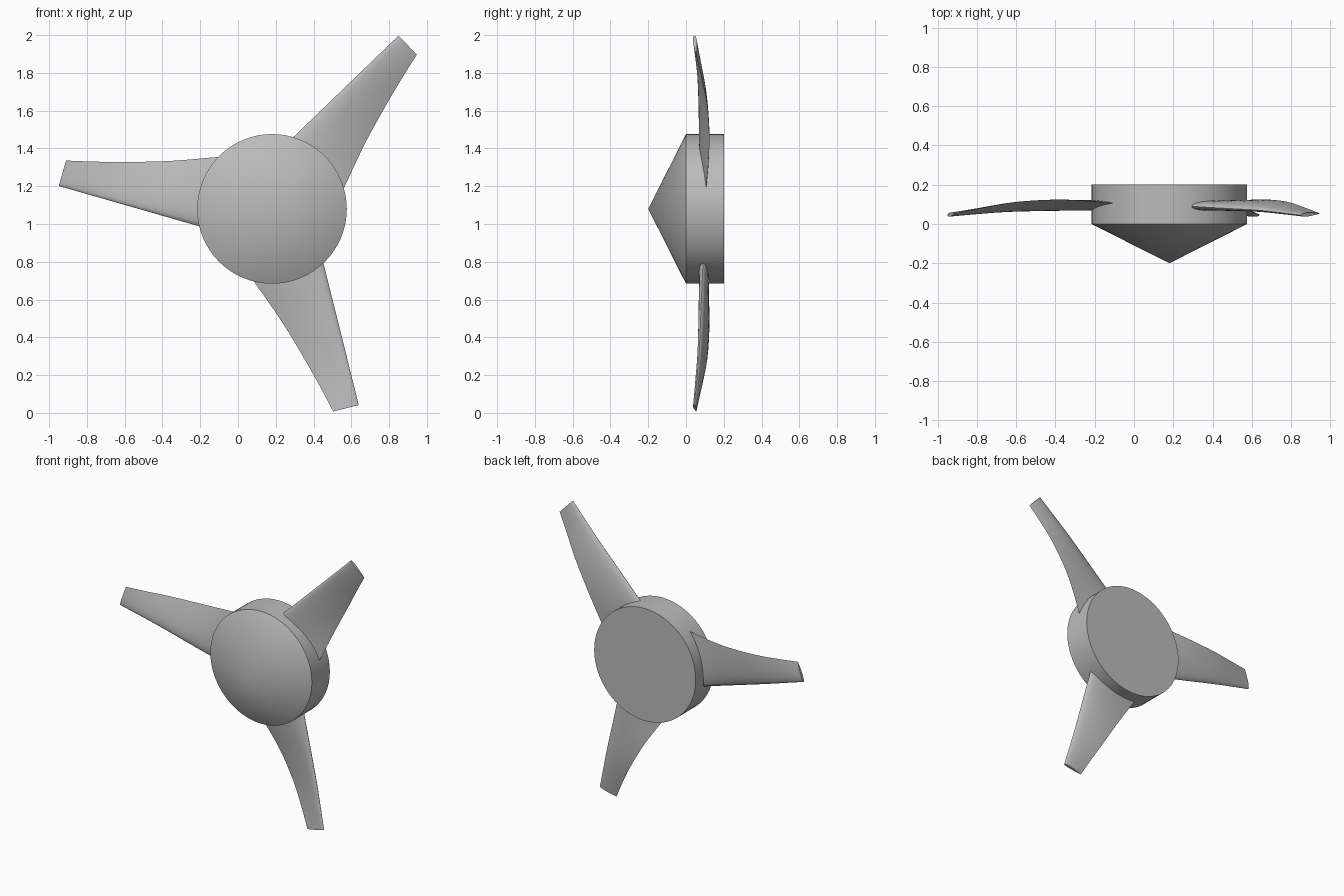
import bpy, bmesh, math
from mathutils import Matrix, Vector

cube = bpy.data.objects.get("Cube")
if cube:
    bpy.data.objects.remove(cube, do_unlink=True)

HUB = Vector((0.18, 0, 1.08))
RADIUS = 0.396
SIDES = 64

grey = bpy.data.materials.new("plain grey")
grey.use_nodes = True
GREY = (0.5, 0.5, 0.5, 1)
grey.diffuse_color = GREY
grey.node_tree.nodes["Principled BSDF"].inputs["Base Color"].default_value = GREY


def finish(bm, name, angle):
    bmesh.ops.recalc_face_normals(bm, faces=bm.faces)
    mesh = bpy.data.meshes.new(name)
    bm.to_mesh(mesh)
    bm.free()
    mesh.materials.append(grey)
    obj = bpy.data.objects.new(name, mesh)
    bpy.context.collection.objects.link(obj)
    bpy.ops.object.select_all(action='DESELECT')
    obj.select_set(True)
    bpy.context.view_layer.objects.active = obj
    bpy.ops.object.shade_smooth_by_angle(angle=math.radians(angle))
    return obj


# Spinner: pointed nose, straight drum and flat back, revolved about y
bm = bmesh.new()
tip = bm.verts.new(HUB + Vector((0, -0.2, 0)))
rings = []
for y in (0, 0.2):
    rings.append([bm.verts.new(HUB + Vector((RADIUS * math.cos(a), y, RADIUS * math.sin(a))))
                  for a in (math.tau * i / SIDES for i in range(SIDES))])
front, back = rings
for i in range(SIDES):
    j = (i + 1) % SIDES
    bm.faces.new((tip, front[i], front[j]))
    bm.faces.new((front[i], back[i], back[j], front[j]))
bm.faces.new(back)
finish(bm, "spinner_hub", 35)

# Blade stations: distance from axis, trailing edge offset,
# leading edge depth, trailing edge depth, thickness
STATIONS = [
    (0.22, 0.225, 0.093, 0.095, 0.052),
    (0.345, 0.187, 0.09, 0.106, 0.05),
    (0.48, 0.135, 0.084, 0.118, 0.047),
    (0.63, 0.081, 0.078, 0.124, 0.042),
    (0.82, 0.023, 0.07, 0.112, 0.034),
    (0.98, -0.021, 0.057, 0.083, 0.026),
    (1.119, -0.055, 0.045, 0.054, 0.02),
]
LEADING = -0.195
STEPS = 3
CHORD = 12


def smooth_stations(rows):
    """Catmull-Rom curve through the stations."""
    pts = [rows[0]] + rows + [rows[-1]]
    out = []
    for p, q, r, s in zip(pts, pts[1:], pts[2:], pts[3:]):
        for k in range(STEPS):
            t = k / STEPS
            out.append([b + t / 2 * (c - a + t * (2 * a - 5 * b + 4 * c - d + t * (3 * (b - c) + d - a)))
                        for a, b, c, d in zip(p, q, r, s)])
    return out + [rows[-1]]


def half_thickness(c):
    """Aerofoil with a round nose and a sharp tail, peak one half."""
    return 5 * (0.2969 * math.sqrt(c) - 0.126 * c - 0.3516 * c**2 + 0.2843 * c**3 - 0.1036 * c**4)


def section(row):
    u, trail, lead_y, trail_y, thick = row
    chord = [(1 - math.cos(math.pi * i / CHORD)) / 2 for i in range(CHORD + 1)]
    path = [(c, 1) for c in reversed(chord)] + [(c, -1) for c in chord[1:-1]]
    return [Vector((u, lead_y + c * (trail_y - lead_y) + side * thick * half_thickness(c),
                    LEADING + c * (trail - LEADING))) for c, side in path]


def blade(name, turn):
    bm = bmesh.new()
    # the leading edge leans up from the horizontal, pointing to -x
    lean = Matrix(((-0.961, 0, 0.276), (0, 1, 0), (0.276, 0, 0.961)))
    place = Matrix.Rotation(turn, 3, 'Y') @ lean
    loops = [[bm.verts.new(HUB + place @ p) for p in section(row)]
             for row in smooth_stations(STATIONS)]
    n = len(loops[0])
    for a, b in zip(loops, loops[1:]):
        for i in range(n):
            j = (i + 1) % n
            bm.faces.new((a[i], a[j], b[j], b[i]))
    bm.faces.new(loops[0])
    bm.faces.new(loops[-1])
    finish(bm, name, 50)


for i, name in enumerate(("right_blade", "upper_left_blade", "lower_left_blade")):
    blade(name, i * math.tau / 3)
